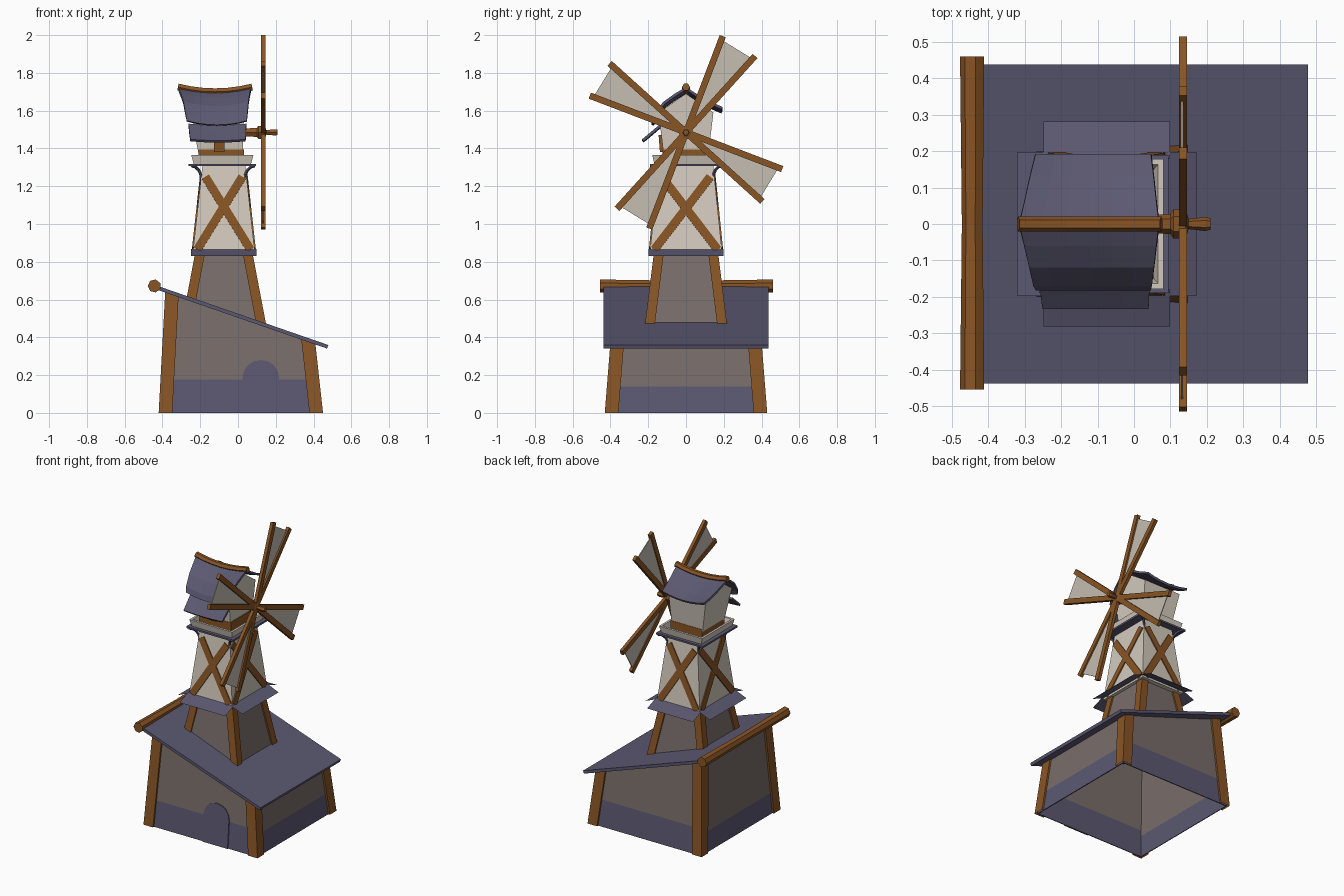
import bpy, math
from mathutils import Vector as V

if "Cube" in bpy.data.objects:
    bpy.data.objects.remove(bpy.data.objects["Cube"])

def material(name, r, g, b):
    m = bpy.data.materials.new(name)
    m.diffuse_color = (r, g, b, 1)
    m.use_nodes = True
    m.node_tree.nodes["Principled BSDF"].inputs["Base Color"].default_value = m.diffuse_color
    return m

WOOD = material("brown wood", 0.25, 0.09, 0.018)
SLATE = material("purple slate", 0.105, 0.098, 0.165)
STONE = material("taupe stone", 0.19, 0.155, 0.145)
PLASTER = material("cream plaster", 0.65, 0.59, 0.51)
CLOTH = material("sail cloth", 0.56, 0.51, 0.44)

def mesh(name, verts, faces, mats, idx=None, thick=0):
    me = bpy.data.meshes.new(name)
    me.from_pydata([tuple(v) for v in verts], [], faces)
    for m in mats:
        me.materials.append(m)
    if idx:
        for p, i in zip(me.polygons, idx):
            p.material_index = i
    ob = bpy.data.objects.new(name, me)
    bpy.context.collection.objects.link(ob)
    if thick:
        s = ob.modifiers.new("thickness", 'SOLIDIFY')
        s.thickness, s.offset = thick, -1
    return ob

def bar(name, p, q, w, t, n, mat):
    """Box along p-q, width w, thickness t along n."""
    p, q, n = V(p), V(q), V(n).normalized()
    u = (q - p).cross(n).normalized() * w / 2
    n = n * t / 2
    vs = [c + a * u + b * n for c in (p, q) for a, b in ((-1, -1), (1, -1), (1, 1), (-1, 1))]
    fs = [(3, 2, 1, 0), (4, 5, 6, 7)] + [(i, (i + 1) % 4, (i + 1) % 4 + 4, i + 4) for i in range(4)]
    # the frame (u, n, d) is left or right handed by construction: flip to face out
    if u.cross(n).dot(q - p) < 0:
        fs = [f[::-1] for f in fs]
    return mesh(name, vs, fs, [mat])

def loft(name, rings, mat, caps=True, closed=False):
    n = len(rings[0])
    vs = [v for r in rings for v in r]
    m = len(rings)
    fs = [((k % m) * n + i, (k % m) * n + (i + 1) % n, ((k + 1) % m) * n + (i + 1) % n, ((k + 1) % m) * n + i)
          for k in range(m if closed else m - 1) for i in range(n)]
    if caps and not closed:
        fs += [tuple(range(n))[::-1], tuple(range((m - 1) * n, m * n))]
    return mesh(name, vs, fs, [mat])

def rect(cx, hx, hy, z):
    return [(cx - hx, -hy, z), (cx + hx, -hy, z), (cx + hx, hy, z), (cx - hx, hy, z)]

def tube(name, pts, radii, sides, mat):
    pts = [V(p) for p in pts]
    rings = []
    for i, p in enumerate(pts):
        d = pts[min(i + 1, len(pts) - 1)] - pts[max(i - 1, 0)]
        q = d.to_track_quat('Z', 'Y')
        rings.append([p + q @ V((math.cos(a), math.sin(a), 0)) * radii[i]
                      for a in (math.tau * k / sides for k in range(sides))])
    return loft(name, rings, mat)

CORNERS = [(-1, -1), (1, -1), (1, 1), (-1, 1)]

def posts(name, corner, zb, zt, w, d):
    """Open L-shaped corner posts following a tapering corner line."""
    for sx, sy in CORNERS:
        prof = [(-d, -w), (0, -w), (0, 0), (-w, 0), (-w, -d)]
        if sx * sy < 0:
            prof = prof[::-1]
        vs = []
        for zf in (zb, zt):
            for a, b in prof:
                z = 0.5
                for _ in range(6):
                    x, y = corner(sx, sy, z)
                    x, y = x + sx * a, y + sy * b
                    z = zf(x)
                vs.append((x, y, z))
        mesh(name, vs, [(i, i + 1, i + 6, i + 5) for i in range(4)], [WOOD])

def walls(name, corner, levels, mats, inset):
    """Four wall sheets; levels(i) gives height functions of x for side i."""
    vs, fs, idx = [], [], []
    for i in range(4):
        lv = levels(i)
        base = len(vs)
        for zf in lv:
            for sx, sy in (CORNERS[i], CORNERS[(i + 1) % 4]):
                z = 0.5
                for _ in range(6):
                    x, y = corner(sx, sy, z)
                    x, y = x - sx * inset, y - sy * inset
                    z = zf(x)
                vs.append((x, y, z))
        for k in range(len(lv) - 1):
            b = base + 2 * k
            fs.append((b, b + 1, b + 3, b + 2))
            idx.append(k)
    return mesh(name, vs, fs, mats, idx, 0.006)

# --- House: leaning walls, plinth band, corner posts, lean-to roof
def house(sx, sy, z):
    return (0.45 - 0.11 * z if sx > 0 else -0.42 + 0.054 * z), sy * (0.43 - 0.08 * z)

def roof_z(x):
    return 0.36 - 0.346 * (x - 0.475)

under = lambda x: roof_z(x) - 0.015
ground = lambda x: 0.0
walls("house_walls", house, lambda i: [ground, lambda x: 0.14 if i % 2 else 0.178, under], [SLATE, STONE], 0.012)
posts("house_post", house, ground, under, 0.072, 0.014)
bar("house_roof", (-0.43, 0, roof_z(-0.43) - 0.01), (0.475, 0, roof_z(0.475) - 0.01), 0.876, 0.02, (0.346, 0, 1), SLATE)
tube("roof_log", [(-0.443, -0.455, 0.672), (-0.443, 0, 0.67), (-0.443, 0.46, 0.672)], [0.035, 0.03, 0.035], 7, WOOD)

# --- Arched door
arch = [(0.025, 0), (0.217, 0)] + [(0.121 + 0.096 * math.cos(math.pi * k / 8), 0.19 + 0.09 * math.sin(math.pi * k / 8)) for k in range(9)]
mesh("door", [(x, -0.43 + 0.08 * z + 0.006, z) for x, z in arch], [tuple(range(len(arch)))], [SLATE], thick=0.006)

# --- Lower tower
CX = -0.075
def tower(sx, sy, z):
    return CX + sx * (0.155 + 0.19 * (0.83 - z)), sy * (0.172 + 0.125 * (0.83 - z))

top = lambda x: 0.86
walls("lower_tower", tower, lambda i: [under, top], [STONE], 0.01)
posts("tower_post", tower, under, top, 0.052, 0.012)

# --- Skirt roofs (thin sheets) round the tower
for s in (-1, 1):
    xs = [(CX + s * 0.155, -s * 0.198, 0.868), (CX + s * 0.2465, -s * 0.198, 0.83),
          (CX + s * 0.2465, s * 0.198, 0.83), (CX + s * 0.155, s * 0.198, 0.868)]
    mesh("skirt_side", xs, [(0, 1, 2, 3)], [SLATE])
    ys = [(CX + s * 0.174, s * 0.18, 0.868), (CX + s * 0.174, s * 0.282, 0.83),
          (CX - s * 0.174, s * 0.282, 0.83), (CX - s * 0.174, s * 0.18, 0.868)]
    mesh("skirt_front", ys, [(0, 1, 2, 3)], [SLATE])

# --- Upper tower with cross braces on each side
def upper(z):
    t = (z - 0.86) / 0.39
    return 0.163 - 0.043 * t, 0.19 - 0.04 * t

loft("upper_tower", [rect(CX, *upper(z), z) for z in (0.85, 1.31)], PLASTER)
for s in (-1, 1):
    for m in (-1, 1):
        (ax, ay), (bx, by) = upper(0.865), upper(1.25)
        k = 0.022
        bar("brace_front", (CX - m * (ax - k), s * ay, 0.865), (CX + m * (bx - k), s * by, 1.25), 0.045, 0.014, (0, s, 0.1), WOOD)
        bar("brace_side", (CX + s * ax, -m * (ay - k), 0.865), (CX + s * bx, m * (by - k), 1.25), 0.045, 0.014, (s, 0, 0.11), WOOD)

# --- Balcony: floor, flared railing, curved brackets
loft("balcony_floor", [rect(CX - 0.008, 0.178, 0.19, z) for z in (1.306, 1.318)], SLATE)
loft("balcony_railing", [rect(CX - 0.008, *r) for r in ((0.137, 0.15, 1.318), (0.152, 0.168, 1.318),
     (0.164, 0.178, 1.364), (0.149, 0.163, 1.364))], PLASTER, closed=True)
for sx, sy in CORNERS:
    arc = []
    for k in range(5):
        a = math.pi / 2 * k / 4
        e = 0.05 * (1 - math.cos(a))
        arc.append((CX - 0.004 + sx * (0.115 + e), sy * (0.143 + e * 0.85), 1.235 + 0.072 * math.sin(a)))
    tube("balcony_bracket", arc, [0.008] * 5, 5, SLATE)

# --- Cap: wooden collar, gabled flaring body
loft("cap_collar", [rect(-0.088, 0.12, 0.124, z) for z in (1.318, 1.395)], WOOD)
ends = [[(xb, -0.115, 1.34), (xb, 0.115, 1.34), (xt, 0.145, 1.59), (xt, 0, 1.69), (xt, -0.145, 1.59)]
        for xb, xt in ((-0.203, -0.25), (0.024, 0.032))]
loft("cap_body", ends, PLASTER)
bar("cap_strut", (-0.1, -0.128, 1.38), (-0.1, -0.135, 1.47), 0.055, 0.02, (0, -1, 0), WOOD)

# --- Cap roof: sagging sheet, longer on the front, with small awning
def sheet(name, prof, n, ends, sag):
    """prof: (y, z, taper); rows run along x and sag in the middle."""
    vs, fs = [], []
    for y, z, t in prof:
        x0, x1 = ends(t)
        for k in range(n + 1):
            u = k / n
            vs.append((x0 + (x1 - x0) * u, y, z + sag * (2 * u - 1) ** 2))
    for r in range(len(prof) - 1):
        for k in range(n):
            a = r * (n + 1) + k
            fs.append((a, a + 1, a + n + 2, a + n + 1))
    return mesh(name, vs, fs, [SLATE], thick=0.014)

sheet("cap_roof", [(-0.183, 1.525, 1), (-0.17, 1.56, 0.85), (-0.12, 1.625, 0.6), (-0.06, 1.668, 0.3), (0, 1.703, 0),
                   (0.06, 1.665, 0.3), (0.13, 1.625, 0.65), (0.193, 1.598, 1)], 6,
      lambda t: (-0.315 + 0.045 * t, 0.068 - 0.022 * t), 0.022)
sheet("cap_awning", [(-0.233, 1.442, 1), (-0.19, 1.478, 0.5), (-0.135, 1.525, 0)], 4,
      lambda t: (-0.262 + 0.01 * t, 0.044 - 0.004 * t), 0.006)
us = [k / 6 for k in range(7)]
tube("cap_ridge", [(-0.318 + 0.393 * u, 0, 1.7 + 0.025 * (2 * u - 1) ** 2) for u in us], [0.021] * 7, 6, WOOD)

# --- Rotor: shaft, hub and nose, four sails of two beams and a cloth
HZ, SX = 1.485, 0.134
hub = [(0.02, 0.022), (0.1, 0.028), (0.108, 0.04), (0.142, 0.04), (0.15, 0.014), (0.195, 0.019), (0.21, 0.016)]
tube("rotor_hub", [(x, 0, HZ) for x, r in hub], [r for x, r in hub], 6, WOOD)
def polar(r, deg, x=SX):
    a = math.radians(deg)
    return V((x, r * math.cos(a), HZ + r * math.sin(a)))

for k in range(4):
    c = 58.5 + 90 * k
    for s in (-10.6, 10.6):
        bar("sail_beam", polar(0.02, c + s), polar(0.545, c + s), 0.034, 0.022, (1, 0, 0), WOOD)
    mesh("sail_cloth", [polar(0.05, c - 10.6), polar(0.525, c - 10.6), polar(0.525, c + 10.6), polar(0.05, c + 10.6)],
         [(0, 1, 2, 3)], [CLOTH], thick=0.005)
